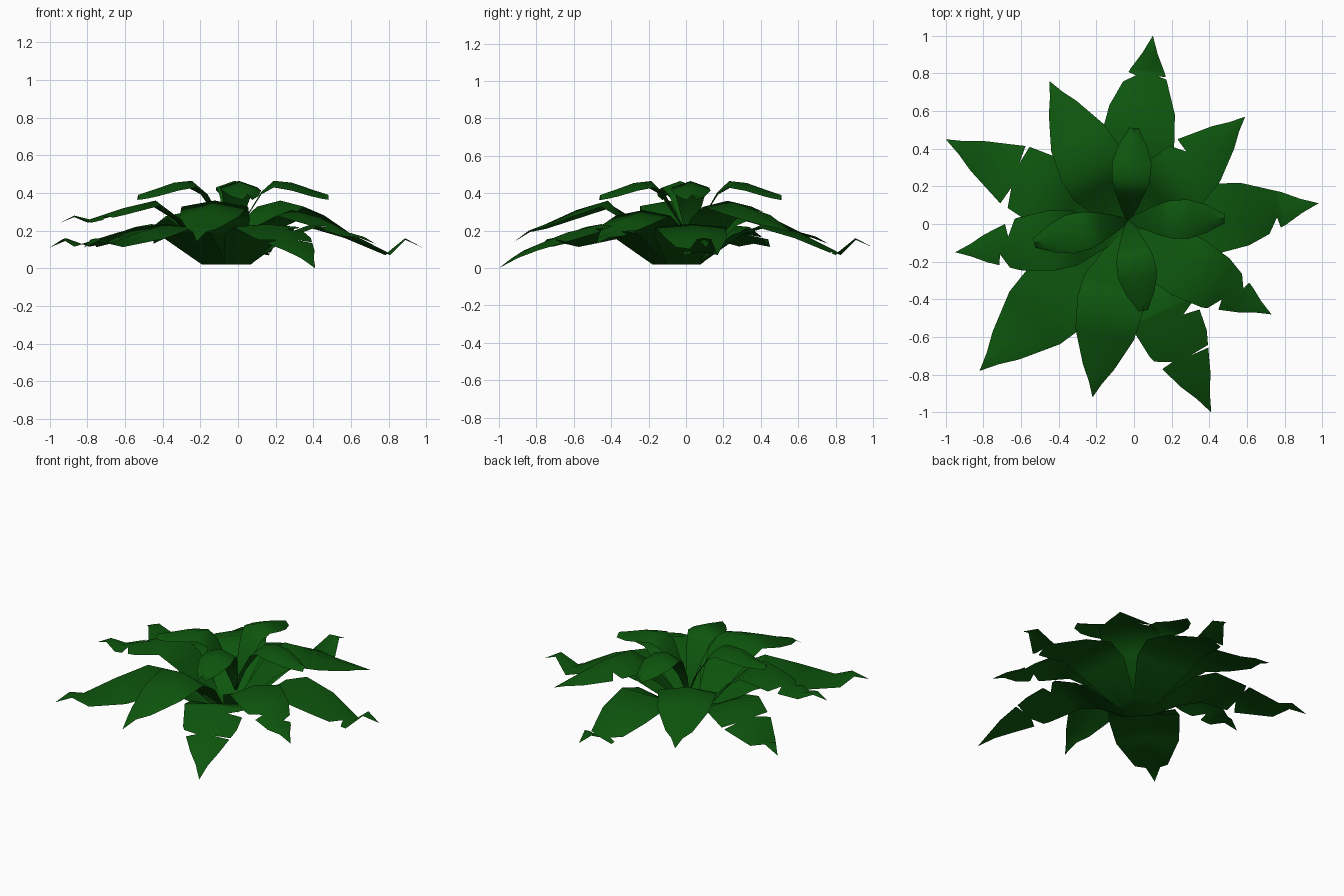
import bpy, bmesh
from mathutils import Vector

cube = bpy.data.objects.get("Cube")
if cube:
    bpy.data.objects.remove(cube)

green = bpy.data.materials.new("leaf green")
green.use_nodes = True
colour = (0.004, 0.09, 0.004, 1)
green.diffuse_color = colour
green.node_tree.nodes["Principled BSDF"].inputs["Base Color"].default_value = colour

CENTRE = Vector((-0.05, -0.04, 0))
KNOTS = (0, 0.1, 0.3, 0.43, 0.62, 0.82, 0.91, 1)   # stations along a blade
WIDTH = (0.25, 0.42, 0.93, 1, 0.88, 0.46, 0.2, 0)
FOLD = (0, 0, -0.1, 0.08, 0.17, 0.17, 0.15, 0)     # cupped near the root, drooping edges beyond
MIDDLE_FOLD = (0, 0, -0.05, 0.18, 0.24, 0.24, 0.2, 0)


def sample(values, t):
    for i in range(len(KNOTS) - 1):
        if t <= KNOTS[i + 1]:
            f = (t - KNOTS[i]) / (KNOTS[i + 1] - KNOTS[i])
            return values[i] + f * (values[i + 1] - values[i])
    return values[-1]


def leaf(name, tip, half, heights, tears=(), widths=WIDTH, folds=FOLD, centre=CENTRE):
    """Blade from the crown to tip; tears are (side, position, depth), side +1 = left edge."""
    along = Vector((tip[0], tip[1], 0)) - centre
    across = Vector((-along.y, along.x, 0)).normalized()
    stations = set(KNOTS)
    for _, t, _ in tears:
        stations |= {t - 0.05, t, t + 0.012}
    bm = bmesh.new()
    rows = []
    for t in sorted(stations):
        spine = centre + along * t + Vector((0, 0, sample(heights, t)))
        w = half * sample(widths, t)
        row = []
        for side in (1, 0, -1):
            reach = w
            for s, pos, depth in tears:
                if s == side and abs(pos - t) < 0.001:
                    reach *= 1 - depth
            drop = Vector((0, 0, -reach * sample(folds, t)))
            row.append(bm.verts.new(spine + (across * side * reach + drop if side else Vector())))
        rows.append(row)
    for a, b in zip(rows, rows[1:]):
        for i in (0, 1):
            bm.faces.new((a[i], a[i + 1], b[i + 1], b[i]))
    bmesh.ops.remove_doubles(bm, verts=bm.verts, dist=0.0005)
    bmesh.ops.recalc_face_normals(bm, faces=bm.faces)
    if sum(f.normal.z for f in bm.faces) < 0:
        bmesh.ops.reverse_faces(bm, faces=bm.faces)
    mesh = bpy.data.meshes.new(name)
    bm.to_mesh(mesh)
    bm.free()
    mesh.materials.append(green)
    obj = bpy.data.objects.new(name, mesh)
    bpy.context.collection.objects.link(obj)
    bpy.ops.object.select_all(action='DESELECT')
    obj.select_set(True)
    bpy.context.view_layer.objects.active = obj
    bpy.ops.object.shade_smooth_by_angle(angle=1.2)


# Lower tier: long blades, some with an upturned tip
upturned = (0.02, 0.02, 0.16, 0.235, 0.19, 0.085, 0.16, 0.11)
low_upturned = (0.02, 0.02, 0.16, 0.235, 0.19, 0.13, 0.16, 0.11)
drooping = (0.02, 0.02, 0.16, 0.235, 0.19, 0.11, 0.06, 0.0)
leaf("lower_leaf_back", (0.10, 1.0), 0.2, upturned, [(1, 0.79, 0.45), (-1, 0.8, 0.4)])
leaf("lower_leaf_left", (0.98, 0.11), 0.19, upturned, [(-1, 0.78, 0.6)])
leaf("lower_leaf_right", (-1.0, 0.45), 0.19, low_upturned, [(-1, 0.62, 0.6), (1, 0.6, 0.6)])
leaf("lower_leaf_front_right", (-0.82, -0.78), 0.22, low_upturned)
leaf("lower_leaf_front_left", (0.41, -1.0), 0.19, drooping,
     [(1, 0.5, 0.5), (1, 0.7, 0.8), (-1, 0.69, 0.5)])

# Middle tier: shorter blades that arch higher
arched = (0.03, 0.04, 0.25, 0.36, 0.31, 0.23, 0.2, 0.14)
lifted = (0.03, 0.04, 0.25, 0.36, 0.32, 0.26, 0.28, 0.24)
spread = (0.03, 0.04, 0.25, 0.36, 0.32, 0.25, 0.22, 0.19)
relaxed = (0.03, 0.04, 0.22, 0.31, 0.27, 0.19, 0.17, 0.13)
for side, tip, half, heights, tears in (
        ("back_left", (0.59, 0.57), 0.18, spread, [(1, 0.6, 0.5)]),
        ("back_right", (-0.45, 0.76), 0.18, relaxed, []),
        ("right", (-0.95, -0.15), 0.16, lifted, [(-1, 0.68, 0.6), (1, 0.74, 0.6)]),
        ("front", (-0.22, -0.92), 0.18, arched, []),
        ("front_left", (0.73, -0.48), 0.17, relaxed, [(1, 0.78, 0.5), (-1, 0.7, 0.5)])):
    leaf("middle_leaf_" + side, tip, half, heights, tears, folds=MIDDLE_FOLD)

# Crown: four small folded blades around the heart
crown_height = (0.1, 0.23, 0.405, 0.465, 0.455, 0.42, 0.405, 0.39)
crown_width = (0.1, 0.35, 0.75, 0.95, 1, 0.7, 0.45, 0.25)
crown_fold = (0, -0.2, 0.15, 0.35, 0.4, 0.5, 0.7, 1)
heart = Vector((-0.03, 0.02, 0))
for side, tip in (("back", (0.0, 0.51)), ("left", (0.48, 0.03)),
                  ("right", (-0.53, -0.1)), ("front", (0.05, -0.46))):
    leaf("crown_leaf_" + side, tip, 0.105, crown_height,
         widths=crown_width, folds=crown_fold, centre=heart)
